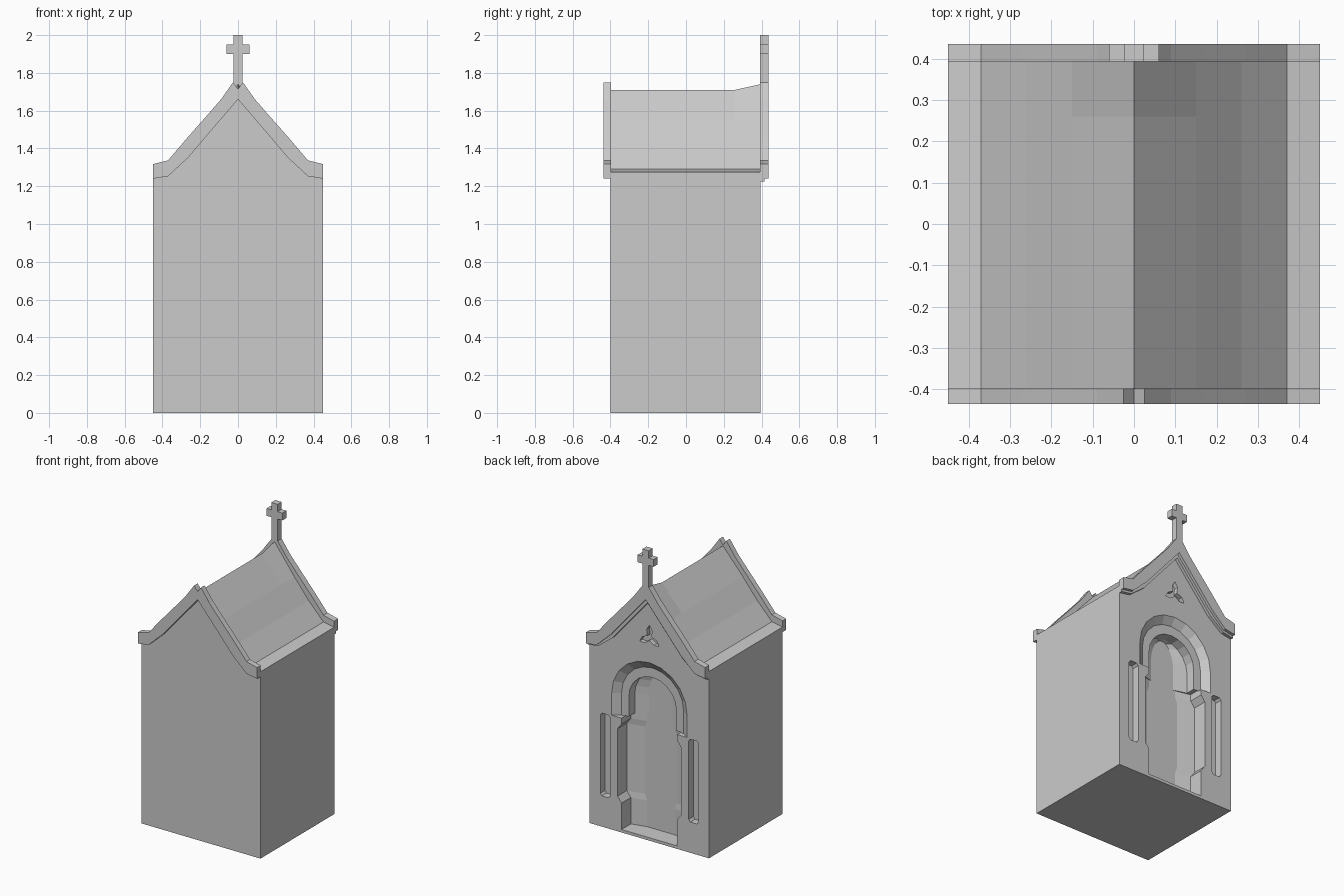
import bpy, bmesh
from math import sin, cos, pi

if "Cube" in bpy.data.objects:
    bpy.data.objects.remove(bpy.data.objects["Cube"])


def both(half):
    """Mirror a right-hand half outline (bottom to top) into a closed outline."""
    return half + [(-x, z) for x, z in reversed(half) if x > 1e-6]


def loft(name, sections):
    """Solid through (y, outline) sections, all with the same point count."""
    bm = bmesh.new()
    rings = [[bm.verts.new((x, y, z)) for x, z in pts] for y, pts in sections]
    n = len(rings[0])
    for a, b in zip(rings, rings[1:]):
        for i in range(n):
            j = (i + 1) % n
            bm.faces.new((a[i], a[j], b[j], b[i]))
    bm.faces.new(rings[0])
    bm.faces.new(rings[-1])
    bmesh.ops.recalc_face_normals(bm, faces=bm.faces)
    me = bpy.data.meshes.new(name)
    bm.to_mesh(me)
    bm.free()
    ob = bpy.data.objects.new(name, me)
    bpy.context.collection.objects.link(ob)
    return ob


def prism(name, pts, y0, y1):
    return loft(name, [(y0, pts), (y1, pts)])


def arch(r, cz, n=5):
    """Right half of a round arch, springing line to crown."""
    return [(r * cos(pi / 2 * i / n), cz + r * sin(pi / 2 * i / n)) for i in range(n)] + [(0, cz + r)]


# Walls and curved roof, rising to a small saddle at the cross end
def shell(rise):
    return both([(0.45, 0), (0.45, 1.275), (0.37, 1.29), (0.26, 1.405),
                 (0.15, 1.54), (0, 1.71 + rise)])


body = loft("chapel_body", [(-0.40, shell(0)), (0.26, shell(0)), (0.395, shell(0.03))])

# Gable copings
outer = [(0.45, 1.317), (0.37, 1.337), (0.27, 1.455), (0.17, 1.568), (0.09, 1.66), (0.026, 1.75)]
inner = [(0.45, 1.24), (0.37, 1.253), (0.265, 1.35), (0.15, 1.485), (0, 1.66)]


def band(top, low):
    right = list(reversed(low))[1:] + top
    left = [(-x, z) for x, z in reversed(right)]
    mid = [p for p in right if False]
    return [low[-1]] + right + mid + left


def strip(half_top, peak, low):
    """Closed band: underside peak, right half, top peak, left half."""
    right = list(reversed(low))[1:] + half_top
    left = [(-x, z) for x, z in reversed(right)]
    return [low[-1]] + right + [peak] + left


prism("front_coping", strip(outer, (0, 1.715), inner), -0.436, -0.398)
cross = [(0.024, 1.75), (0.024, 1.90), (0.06, 1.90), (0.06, 1.95), (0.024, 1.95), (0.024, 2.0)]
prism("back_coping_with_cross", strip(outer[:-1] + cross, (0, 2.0), inner), 0.393, 0.436)
under = [(x, z - (0.015 if x > 0.3 else 0.03)) for x, z in inner]
prism("back_under_moulding", strip([(x, z + 0.02) for x, z in inner[:-1]], (0, 1.68), under), 0.39, 0.416)

# Cutters for the back face
cutters = []

# Splayed arch surround
def splay(r):
    return both([(r, 0.78)] + arch(r, 0.93))


cutters.append(loft("arch_cutter", [(0.45, splay(0.285)), (0.395, splay(0.285)), (0.36, splay(0.235))]))

# Doorway with column-shaped jambs and a shallow curved back
door = both([(0.21, 0.02), (0.21, 0.2), (0.24, 0.24), (0.24, 0.70), (0.21, 0.74),
             (0.21, 0.785), (0.18, 0.785)] + arch(0.18, 0.92))
cutters.append(loft("door_cutter", [(0.5, door), (0.295, door),
                                    (0.27, [(x * 0.5, z) for x, z in door])]))

# Side slits
for s in (-1, 1):
    slit = [(0.297, 0.225), (0.31, 0.21), (0.358, 0.21), (0.37, 0.225),
            (0.37, 0.76), (0.358, 0.775), (0.31, 0.775), (0.297, 0.76)]
    cutters.append(prism("slit_cutter", [(s * x, z) for x, z in slit], 0.345, 0.5))

# Three-armed trefoil in the gable
tre = []
for k in range(3):
    a = pi / 2 + k * 2 * pi / 3
    for da, r in ((-pi / 3, 0.018), (-0.38, 0.055), (0, 0.085), (0.38, 0.055)):
        tre.append((r * cos(a + da), 1.385 + r * sin(a + da)))
cutters.append(prism("trefoil_cutter", tre, 0.365, 0.5))

# Apply the cuts
for c in cutters:
    m = body.modifiers.new("cut", 'BOOLEAN')
    m.operation = 'DIFFERENCE'
    m.solver = 'EXACT'
    m.object = c
dg = bpy.context.evaluated_depsgraph_get()
mesh = bpy.data.meshes.new_from_object(body.evaluated_get(dg))
body.modifiers.clear()
body.data = mesh
for c in cutters:
    bpy.data.objects.remove(c)
